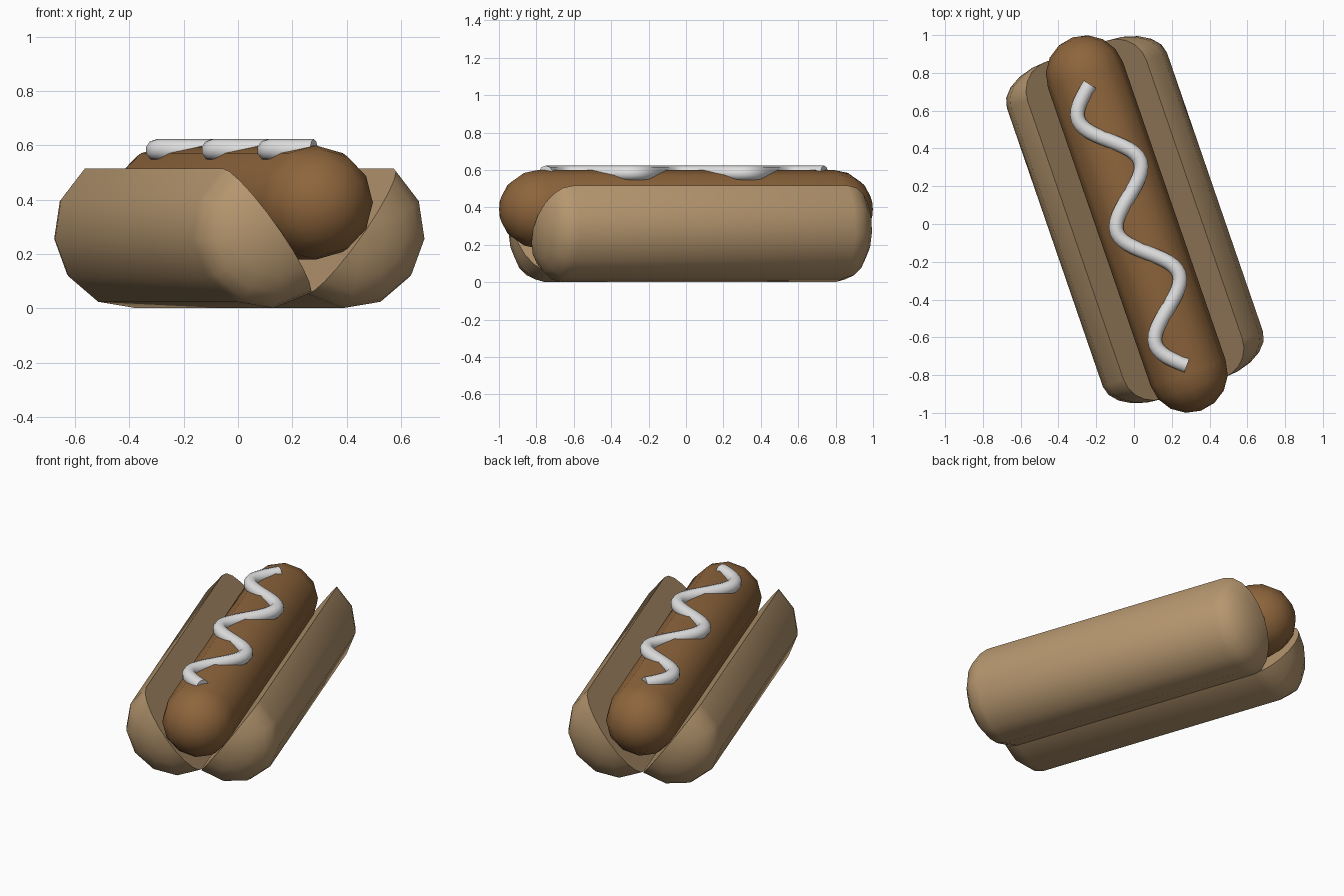
import bpy, bmesh, math
from mathutils import Matrix

if "Cube" in bpy.data.objects:
    bpy.data.objects.remove(bpy.data.objects["Cube"])

TURN = Matrix.Rotation(math.radians(19), 4, 'Z')


def material(name, rgb):
    m = bpy.data.materials.new(name)
    m.diffuse_color = (*rgb, 1)
    m.use_nodes = True
    m.node_tree.nodes["Principled BSDF"].inputs["Base Color"].default_value = m.diffuse_color
    return m


BUN = material("bun tan", (0.47, 0.31, 0.16))
SAUSAGE = material("sausage brown", (0.27, 0.13, 0.045))
SAUCE = material("sauce white", (0.75, 0.75, 0.75))


def finish(name, bm, mat):
    bmesh.ops.recalc_face_normals(bm, faces=bm.faces)
    bm.transform(TURN)
    me = bpy.data.meshes.new(name)
    bm.to_mesh(me)
    bm.free()
    me.materials.append(mat)
    ob = bpy.data.objects.new(name, me)
    bpy.context.collection.objects.link(ob)
    bpy.ops.object.select_all(action='DESELECT')
    bpy.context.view_layer.objects.active = ob
    ob.select_set(True)
    bpy.ops.object.shade_smooth_by_angle(angle=math.radians(45))
    return ob


def capsule(centre, radius, straight, cap, angles, closed, steps, mirror=1):
    """Rounded bar along y; a partial sweep of angles gets a flat cut face."""
    cx, cy, cz = centre
    bm = bmesh.new()
    stations = []
    for i in range(1, steps + 1):
        a = math.pi / 2 * i / steps
        stations.append((-straight - cap * math.cos(a), math.sin(a)))
    stations += [(-y, s) for y, s in reversed(stations)]
    rings = [[bm.verts.new((mirror * s * radius * math.cos(a) + cx, y + cy,
                            s * radius * math.sin(a) + cz)) for a in angles]
             for y, s in stations]
    tips = [bm.verts.new((cx, cy + e * (straight + cap), cz)) for e in (-1, 1)]
    n = len(angles)
    for k in range(n if closed else n - 1):
        j = (k + 1) % n
        for a, b in zip(rings, rings[1:]):
            bm.faces.new((a[k], a[j], b[j], b[k]))
        bm.faces.new((tips[0], rings[0][j], rings[0][k]))
        bm.faces.new((tips[1], rings[-1][k], rings[-1][j]))
    if not closed:
        bm.faces.new([tips[0]] + [r[0] for r in rings] + [tips[1]]
                     + [r[-1] for r in reversed(rings)])
    return bm


# Bun halves: half capsules with a slanted flat cut face
half = [math.radians(54 - 30 * i) for i in range(7)]
for name, side in (("bun_left", -1), ("bun_right", 1)):
    bm = capsule((0.012 + side * 0.165, 0.02, 0.285), 0.285, 0.78, 0.165,
                 half, False, 5, side)
    finish(name, bm, BUN)

# Sausage
full = [math.radians(30 * i) for i in range(12)]
finish("sausage", capsule((0.014, -0.005, 0.39), 0.21, 0.835, 0.21,
                          full, True, 4), SAUSAGE)

# Wavy sauce line: tube swept along a sine wave of five half periods
bm = bmesh.new()
rings, N, S, R = [], 60, 10, 0.04
L, A = 1.575, 0.12
for i in range(N + 1):
    t = i / N
    ph = 5 * math.pi * t
    x, y = 0.02 - A * math.sin(ph), 0.775 - L * t
    dx, dy = -A * 5 * math.pi * math.cos(ph), -L
    d = math.hypot(dx, dy)
    nx, ny = -dy / d, dx / d
    rings.append([bm.verts.new((x + nx * R * math.cos(a), y + ny * R * math.cos(a),
                                0.583 + R * math.sin(a)))
                  for a in (2 * math.pi * k / S + math.pi / 2 for k in range(S))])
for a, b in zip(rings, rings[1:]):
    for k in range(S):
        j = (k + 1) % S
        bm.faces.new((a[k], a[j], b[j], b[k]))
bm.faces.new(rings[0])
bm.faces.new(rings[-1])
finish("sauce_line", bm, SAUCE)
